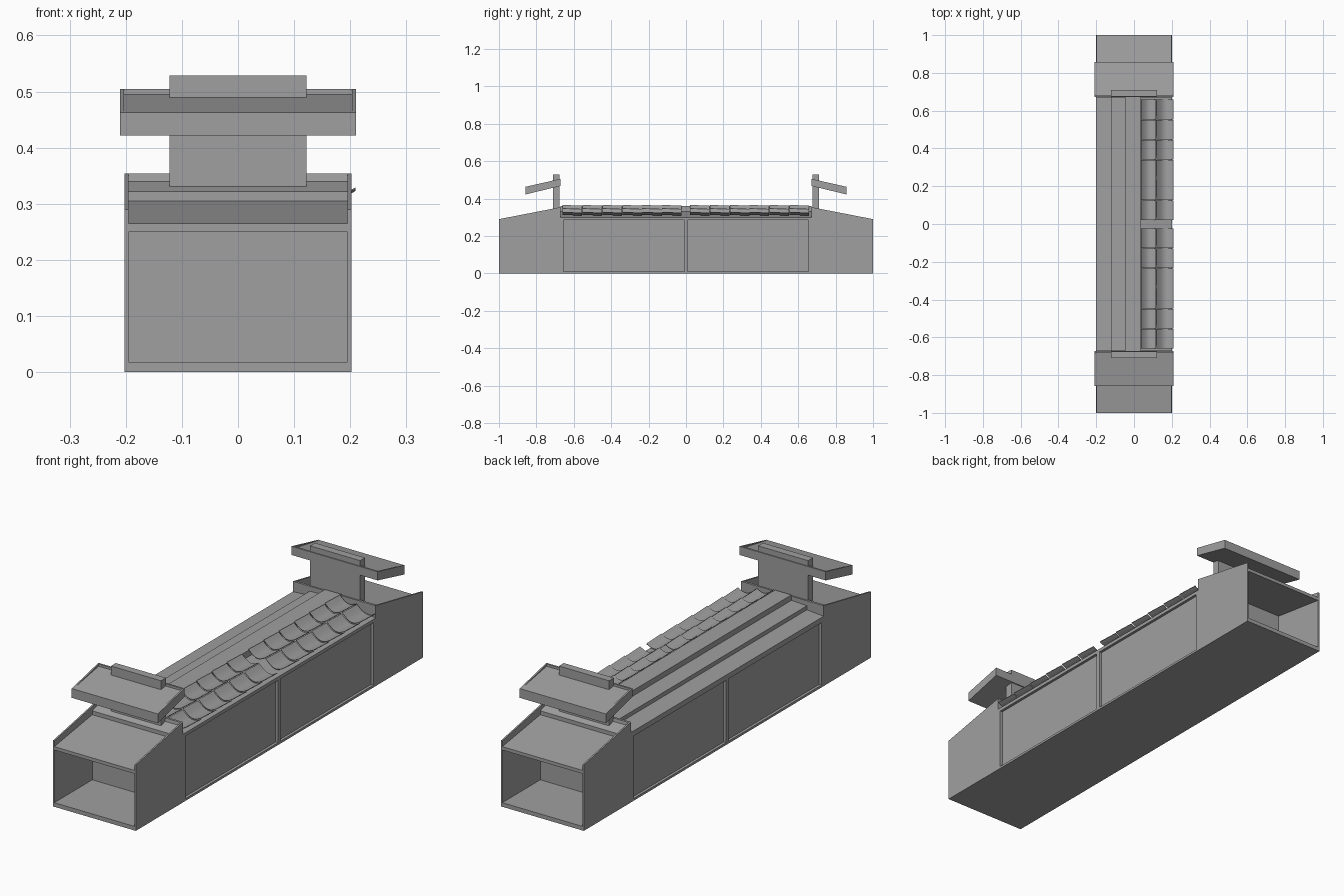
import bpy, bmesh, math
from mathutils import Vector

cube = bpy.data.objects.get("Cube")
if cube:
    bpy.data.objects.remove(cube, do_unlink=True)

grey = bpy.data.materials.new("plain grey")
grey.use_nodes = True
COLOUR = (0.35, 0.35, 0.35, 1)
grey.diffuse_color = COLOUR
grey.node_tree.nodes["Principled BSDF"].inputs["Base Color"].default_value = COLOUR


def prism(name, outline, axis, start, end, lift=0.0, smooth=False):
    """Extrude an outline along x (outline in y, z) or y (outline in x, z)."""
    bm = bmesh.new()

    def ring(pos, dz):
        if axis == "x":
            return [bm.verts.new((pos, a, z + dz)) for a, z in outline]
        return [bm.verts.new((a, pos, z + dz)) for a, z in outline]

    first, last = ring(start, lift), ring(end, 0)
    bm.faces.new(first)
    bm.faces.new(last)
    n = len(outline)
    for i in range(n):
        j = (i + 1) % n
        bm.faces.new((first[i], first[j], last[j], last[i]))
    bmesh.ops.recalc_face_normals(bm, faces=bm.faces)
    mesh = bpy.data.meshes.new(name)
    bm.to_mesh(mesh)
    bm.free()
    mesh.materials.append(grey)
    obj = bpy.data.objects.new(name, mesh)
    bpy.context.collection.objects.link(obj)
    if smooth:
        bpy.ops.object.select_all(action="DESELECT")
        obj.select_set(True)
        bpy.context.view_layer.objects.active = obj
        bpy.ops.object.shade_smooth_by_angle(angle=math.radians(40))
    return obj


def box(name, x0, x1, y0, y1, z0, z1):
    return prism(name, [(x0, z0), (x1, z0), (x1, z1), (x0, z1)], "y", y0, y1)


W = 0.202       # half width of the body
IN = 0.19       # half width at the recessed side panels
JOIN = 0.67     # where the end units meet the body

# Main body: recessed sides, stepped top on one side, slope on the other
body = [(-W, 0), (W, 0), (W, 0.01), (IN, 0.01), (IN, 0.285), (W, 0.285),
        (W, 0.3), (0.035, 0.332), (0.035, 0.36), (-0.045, 0.36),
        (-0.045, 0.336), (-0.12, 0.332), (-0.12, 0.314), (-W, 0.308),
        (-W, 0.285), (-IN, 0.285), (-IN, 0.01), (-W, 0.01)]
prism("main_body", body, "y", -JOIN, JOIN)

# Posts framing the side panels
for side, s in (("left", 1), ("right", -1)):
    for place, y, h in (("front", -0.663, 0.008), ("middle", 0, 0.009), ("back", 0.663, 0.008)):
        x0, x1 = sorted((s * (IN - 0.005), s * W))
        box(f"{side}_{place}_post", x0, x1, y - h, y + h, 0.005, 0.29)


# Curved trays in two rows
def tray_outline(x0, z0, x1, z1, sag, steps=8, thick=0.0025):
    top = []
    for i in range(steps + 1):
        t = i / steps
        top.append((x0 + (x1 - x0) * t,
                    z0 + (z1 - z0) * t - sag * math.sin(math.pi * t)))
    return top + [(x, z - thick) for x, z in reversed(top)]


rows = {"upper": tray_outline(0.036, 0.362, 0.116, 0.345, 0.019),
        "lower": tray_outline(0.12, 0.343, 0.209, 0.325, 0.022)}
PITCH = 0.1065
for row, outline in rows.items():
    for half, begin in (("front", -0.66), ("back", 0.021)):
        for i in range(6):
            y = begin + i * PITCH
            prism(f"{row}_{half}_tray_{i + 1}", outline, "y",
                  y, y + PITCH - 0.002, lift=0.004, smooth=True)

# End units: open bin, sloped shelf, column and tilted canopy
shell = [(1, 0), (1, 0.018), (0.736, 0.018), (0.736, 0.288), (1, 0.25),
         (1, 0.265), (0.736, 0.305), (0.736, 0.322), (0.682, 0.34),
         (0.68, 0.354), (JOIN, 0.354), (JOIN, 0)]
cheek = [(JOIN, 0), (1, 0), (1, 0.29), (JOIN, 0.354)]
canopy = [(0.672, 0.467), (0.858, 0.422), (0.858, 0.463), (0.68, 0.495),
          (0.68, 0.505), (0.672, 0.505)]
canopy_rim = [(0.672, 0.467), (0.858, 0.422), (0.858, 0.463), (0.672, 0.505)]
for end, s in (("front", -1), ("back", 1)):
    def flip(points):
        return [(s * y, z) for y, z in points]

    prism(f"{end}_bin", flip(shell), "x", -0.196, 0.196)
    prism(f"{end}_canopy", flip(canopy), "x", -0.204, 0.204)
    for side, k in (("left", 1), ("right", -1)):
        prism(f"{end}_{side}_cheek", flip(cheek), "x", k * 0.195, k * W)
        prism(f"{end}_{side}_canopy_rim", flip(canopy_rim), "x", k * 0.203, k * 0.21)
    y0, y1 = sorted((s * 0.676, s * 0.71))
    box(f"{end}_column", -0.122, 0.122, y0, y1, 0.33, 0.529)
